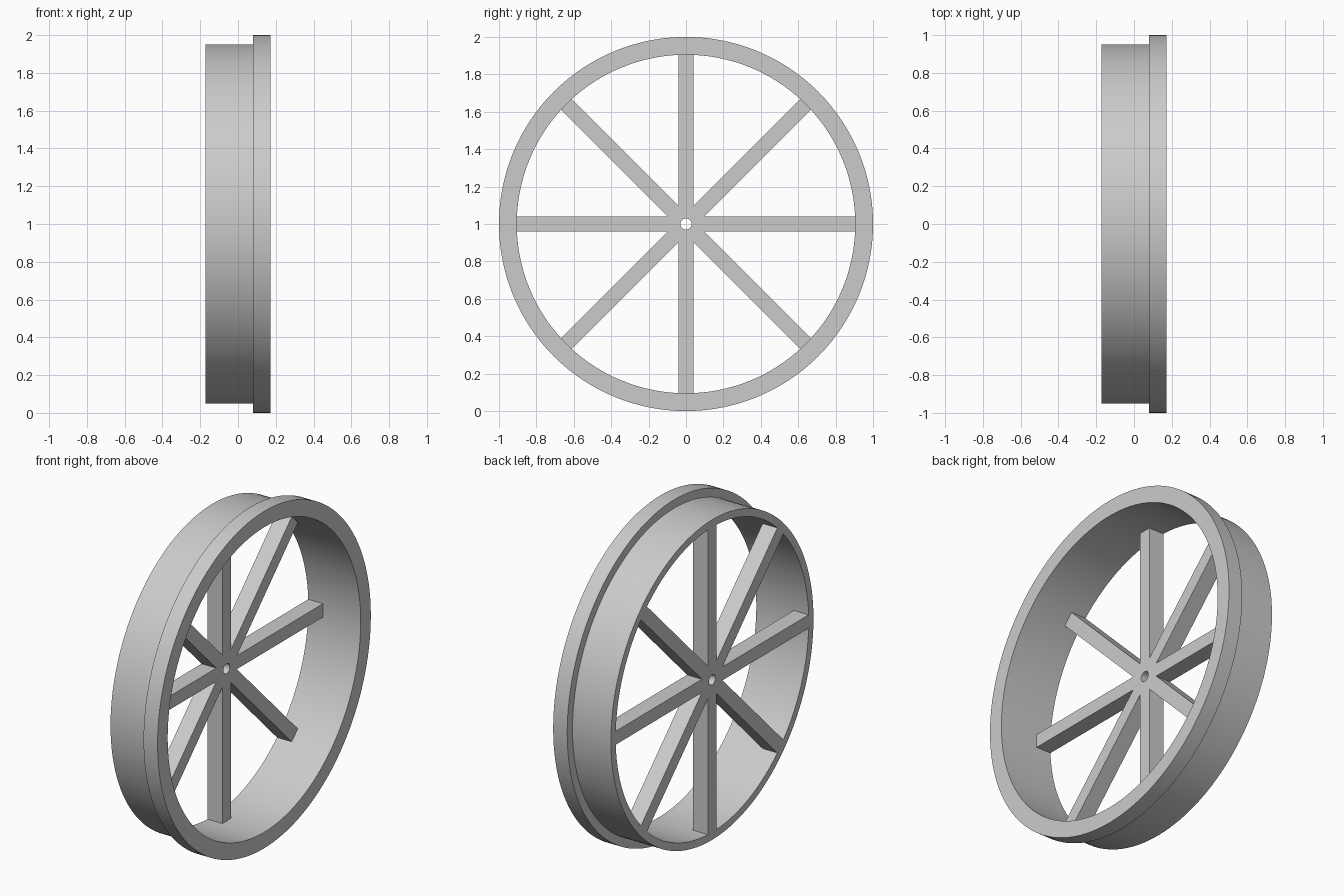
import bpy, bmesh, math
from mathutils import Matrix, Vector

if "Cube" in bpy.data.objects:
    bpy.data.objects.remove(bpy.data.objects["Cube"])

grey = bpy.data.materials.new("plain grey")
grey.use_nodes = True
colour = (0.6, 0.6, 0.6, 1)
grey.diffuse_color = colour
grey.node_tree.nodes["Principled BSDF"].inputs["Base Color"].default_value = colour

BACK, FRONT = -0.172, 0.172
AXLE = Matrix.Translation((0, 0, 1))


def finish(bm, name):
    bmesh.ops.remove_doubles(bm, verts=bm.verts, dist=1e-5)
    bmesh.ops.recalc_face_normals(bm, faces=bm.faces)
    bm.transform(AXLE)
    mesh = bpy.data.meshes.new(name)
    bm.to_mesh(mesh)
    bm.free()
    mesh.materials.append(grey)
    obj = bpy.data.objects.new(name, mesh)
    bpy.context.collection.objects.link(obj)
    bpy.ops.object.select_all(action="DESELECT")
    obj.select_set(True)
    bpy.context.view_layer.objects.active = obj
    bpy.ops.object.shade_smooth_by_angle(angle=math.radians(30))


# Rim with raised flange: (x, radius) section turned around the axle
section = [(BACK, 0.905), (BACK, 0.95), (0.08, 0.95),
           (0.08, 1.0), (FRONT, 1.0), (FRONT, 0.905)]
bm = bmesh.new()
verts = [bm.verts.new((x, 0, r)) for x, r in section]
edges = [bm.edges.new((verts[i - 1], verts[i])) for i in range(len(verts))]
bmesh.ops.spin(bm, geom=verts + edges, cent=(0, 0, 0), axis=(1, 0, 0),
               angle=math.tau, steps=128, use_merge=True)
finish(bm, "rim_with_flange")

# Eight spokes meeting at a drilled centre: one sector repeated, then thickened
COUNT, HALF, HOLE, DEPTH = 8, 0.04, 0.03, 0.097
half_angle = math.pi / COUNT
notch = HALF / math.tan(half_angle)
outline = [Vector((BACK, y, z)) for y, z in
           [(-HALF, notch), (-HALF, 0.925), (HALF, 0.925), (HALF, notch)]]
for i in range(5):
    a = half_angle * (1 - i / 2)
    outline.append(Vector((BACK, HOLE * math.sin(a), HOLE * math.cos(a))))

bm = bmesh.new()
for i in range(COUNT):
    turn = Matrix.Rotation(i * math.tau / COUNT, 3, "X")
    bm.faces.new([bm.verts.new(turn @ p) for p in outline])
bmesh.ops.remove_doubles(bm, verts=bm.verts, dist=1e-5)
solid = bmesh.ops.extrude_face_region(bm, geom=bm.faces[:], use_keep_orig=True)
bmesh.ops.translate(bm, vec=(DEPTH, 0, 0),
                    verts=[v for v in solid["geom"] if isinstance(v, bmesh.types.BMVert)])
finish(bm, "spokes")
